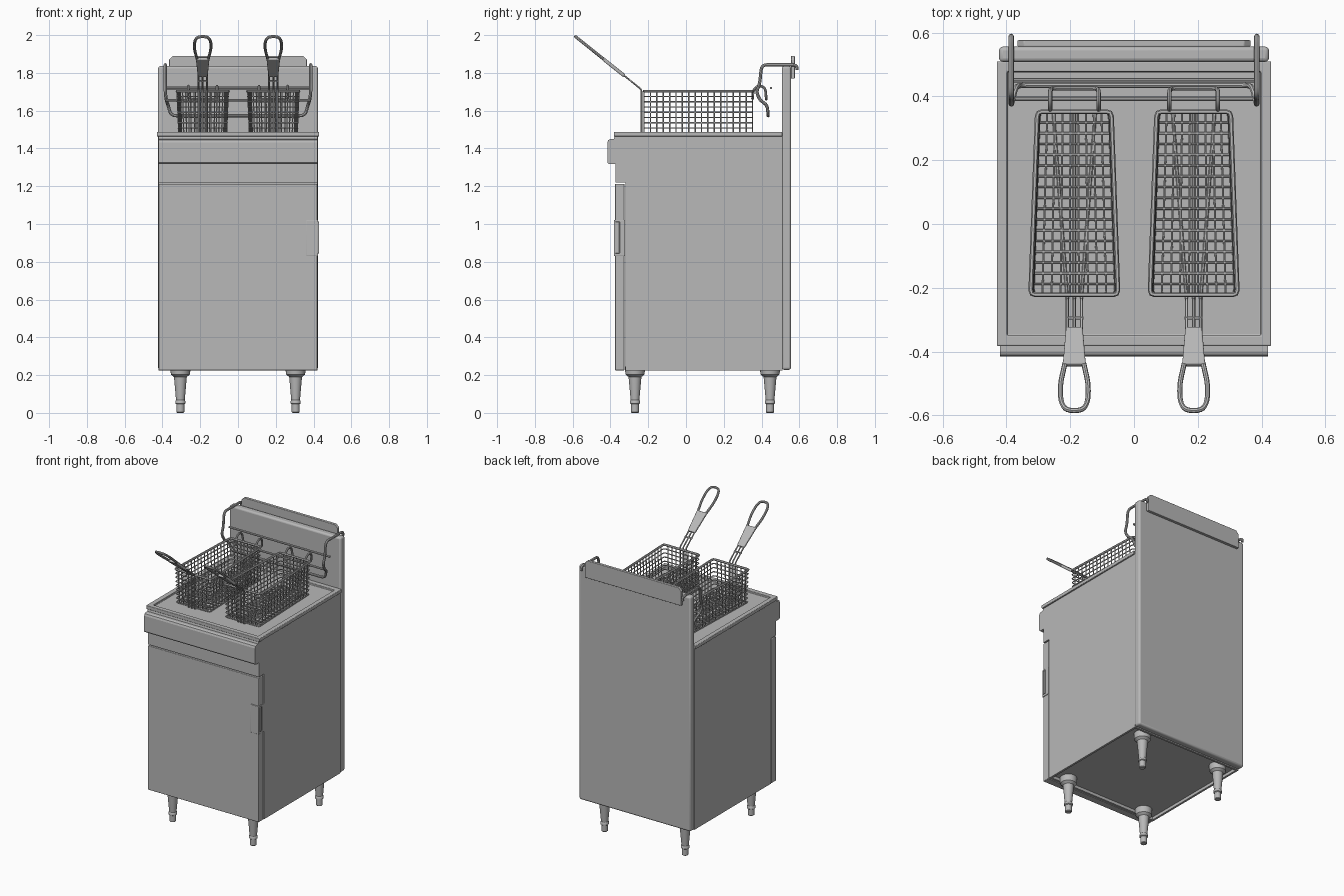
import bpy, bmesh, math
from mathutils import Vector

if "Cube" in bpy.data.objects:
    bpy.data.objects.remove(bpy.data.objects["Cube"])

# One brushed steel colour for everything
steel = bpy.data.materials.new("brushed_steel")
steel.use_nodes = True
STEEL = (0.48, 0.48, 0.48, 1)
steel.diffuse_color = STEEL
steel.node_tree.nodes["Principled BSDF"].inputs["Base Color"].default_value = STEEL


def finish(ob, bevel=0, smooth=False):
    """Link, colour, bevel and shade one part."""
    bpy.context.collection.objects.link(ob)
    ob.data.materials.append(steel)
    if bevel:
        mod = ob.modifiers.new("edge_bevel", 'BEVEL')
        mod.width, mod.segments, mod.limit_method = bevel, 3, 'ANGLE'
    if bevel or smooth:
        bpy.ops.object.select_all(action='DESELECT')
        ob.select_set(True)
        bpy.context.view_layer.objects.active = ob
        bpy.ops.object.shade_smooth_by_angle(angle=math.radians(35))
    return ob


def mesh_part(name, bm, bevel=0, smooth=False):
    bmesh.ops.recalc_face_normals(bm, faces=bm.faces[:])
    me = bpy.data.meshes.new(name)
    bm.to_mesh(me)
    bm.free()
    return finish(bpy.data.objects.new(name, me), bevel, smooth)


def prism(name, outline, depth, bevel=0):
    """Extrude a flat outline of 3D points along the depth vector."""
    bm = bmesh.new()
    face = bm.faces.new([bm.verts.new(p) for p in outline])
    out = bmesh.ops.extrude_face_region(bm, geom=[face])
    bmesh.ops.translate(bm, vec=Vector(depth),
                        verts=[v for v in out["geom"] if isinstance(v, bmesh.types.BMVert)])
    return mesh_part(name, bm, bevel)


def box(name, x, y, z, bevel=0, recess=None):
    """Box from ranges; recess = (face direction, rim width, depth)."""
    bm = bmesh.new()
    bmesh.ops.create_cube(bm, size=1)
    for v in bm.verts:
        v.co = [r[0] if c < 0 else r[1] for c, r in zip(v.co, (x, y, z))]
    if recess:
        direction, rim, depth = Vector(recess[0]), recess[1], recess[2]
        bm.normal_update()
        face = max(bm.faces, key=lambda f: f.normal.dot(direction))
        bmesh.ops.inset_individual(bm, faces=[face], thickness=rim)
        out = bmesh.ops.extrude_face_region(bm, geom=[face])
        bmesh.ops.delete(bm, geom=[face], context='FACES')
        bmesh.ops.translate(bm, vec=-direction * depth,
                            verts=[v for v in out["geom"] if isinstance(v, bmesh.types.BMVert)])
    return mesh_part(name, bm, bevel)


def rounded(points, radius, closed=False, steps=4):
    """Round the corners of a path."""
    pts = [Vector(p) for p in points]
    result = []
    for i, p in enumerate(pts):
        if not closed and i in (0, len(pts) - 1):
            result.append(p)
            continue
        a, b = pts[i - 1] - p, pts[(i + 1) % len(pts)] - p
        start = p + a.normalized() * min(radius, a.length * 0.45)
        end = p + b.normalized() * min(radius, b.length * 0.45)
        for k in range(steps + 1):
            t = k / steps
            result.append(start * (1 - t) ** 2 + p * 2 * t * (1 - t) + end * t * t)
    return result


def wires(name, paths, radius, closed=False, sides=1):
    """Round wire along each path, turned into a mesh."""
    cu = bpy.data.curves.new(name, 'CURVE')
    cu.dimensions, cu.bevel_depth, cu.bevel_resolution = '3D', radius, sides
    cu.use_fill_caps = True
    for path in paths:
        sp = cu.splines.new('POLY')
        sp.points.add(len(path) - 1)
        for pt, p in zip(sp.points, path):
            pt.co = (*p, 1)
        sp.use_cyclic_u = closed
    temp = bpy.data.objects.new(name, cu)
    bpy.context.collection.objects.link(temp)
    dg = bpy.context.evaluated_depsgraph_get()
    me = bpy.data.meshes.new_from_object(temp.evaluated_get(dg))
    bpy.data.objects.remove(temp)
    me.materials.clear()
    return finish(bpy.data.objects.new(name, me), smooth=True)


def lathe(name, profile, x, y, sides=24):
    """Solid of revolution around a vertical axis."""
    bm = bmesh.new()
    rings = [[bm.verts.new((x + r * math.cos(k * math.tau / sides),
                            y + r * math.sin(k * math.tau / sides), z))
              for k in range(sides)] for r, z in profile]
    for low, high in zip(rings, rings[1:]):
        for k in range(sides):
            n = (k + 1) % sides
            bm.faces.new((low[k], low[n], high[n], high[k]))
    bm.faces.new(rings[0])
    bm.faces.new(rings[-1])
    return mesh_part(name, bm, smooth=True)


# Cabinet, door, back panel and top
W = 0.42
box("cabinet", (-W, W), (-0.32, 0.51), (0.225, 1.466), recess=((0, 0, -1), 0.02, 0.02))
box("door", (-W, W), (-0.376, -0.326), (0.225, 1.213), 0.004)
box("back_panel", (-W - 0.003, W + 0.003), (0.508, 0.556), (0.228, 1.836), 0.012)
nose = [(-0.32, 1.466), (-0.378, 1.466), (-0.382, 1.45), (-0.4, 1.45), (-0.411, 1.445),
        (-0.416, 1.432), (-0.416, 1.326), (-0.408, 1.318), (-0.374, 1.318),
        (-0.374, 1.22), (-0.32, 1.22)]
prism("front_fascia", [(-W, y, z) for y, z in nose], (2 * W, 0, 0))
box("top_deck", (-0.43, 0.43), (-0.382, 0.51), (1.464, 1.488), 0.004,
    recess=((0, 0, 1), 0.046, 0.014))
cap = [(-0.365, 1.77), (0.365, 1.77), (0.365, 1.87), (0.345, 1.89), (-0.345, 1.89), (-0.365, 1.87)]
prism("flue_cap", [(x, 0.556, z) for x, z in cap], (0, 0.02, 0), 0.003)

# Door pull on the side edge, with a finger slot
box("door_pull", (0.362, 0.424), (-0.382, -0.322), (0.83, 1.022), 0.003)
box("door_pull_slot", (0.41, 0.429), (-0.374, -0.35), (0.845, 1.012), 0.002,
    recess=((1, 0, 0), 0.005, 0.012))

# Legs
leg = [(0.017, 0), (0.021, 0.004), (0.021, 0.046), (0.027, 0.05), (0.027, 0.062),
       (0.023, 0.068), (0.034, 0.19), (0.05, 0.203), (0.053, 0.226), (0.053, 0.246)]
for side, x in (("right", -0.305), ("left", 0.305)):
    for end, y in (("front", -0.27), ("back", 0.445)):
        lathe(f"{end}_{side}_leg", leg, x, y)

# Basket hanger: bent end arms joined by cross bars
arm = [(0.385, 0.588, 1.815), (0.385, 0.585, 1.843), (0.385, 0.40, 1.843), (0.385, 0.39, 1.74),
       (0.385, 0.372, 1.70), (0.38, 0.392, 1.655), (0.37, 0.43, 1.63), (0.355, 0.435, 1.573)]
loop = arm + [(-x, y, z) for x, y, z in reversed(arm)]
wires("hanger_frame", [rounded(loop, 0.03)], 0.0085, sides=2)
wires("hanger_bars", [[(-0.382, y, z), (0.382, y, z)]
                      for y, z in ((0.392, 1.655), (0.45, 1.72))], 0.007, sides=2)

# Fry baskets
TOP, LOW, FRONT, BACK = 1.703, 1.48, -0.222, 0.352
ROWS, COLS, LEVELS = 17, 9, 8


def half_width(y, z):
    """Half the basket width: wider at the front, a little narrower below."""
    f = (BACK - y) / (BACK - FRONT)
    return (0.116 + 0.021 * f) * (0.94 + 0.06 * (z - LOW) / (TOP - LOW))


def ring(cx, z):
    a, b = half_width(FRONT, z), half_width(BACK, z)
    return rounded([(cx - a, FRONT, z), (cx + a, FRONT, z), (cx + b, BACK, z), (cx - b, BACK, z)],
                   0.015, closed=True, steps=2)


HANDLE_START = Vector((0, -0.236, 1.712))
HANDLE_DIR = Vector((0, -0.355, 0.285)).normalized()
HANDLE_NORMAL = Vector((0, 0.285, 0.355)).normalized()

for side, cx in (("right", -0.187), ("left", 0.187)):
    def on_handle(u, t):
        return HANDLE_START + HANDLE_DIR * t + Vector((cx + u, 0, 0))

    # Wire mesh
    wires(f"{side}_basket_rim", [ring(cx, TOP)], 0.0075, closed=True)
    wires(f"{side}_basket_rings",
          [ring(cx, LOW + (TOP - LOW) * k / LEVELS) for k in range(LEVELS)], 0.0036, closed=True)
    mesh = []
    for k in range(1, ROWS):
        y = FRONT + (BACK - FRONT) * k / ROWS
        a, b = half_width(y, TOP), half_width(y, LOW)
        mesh.append([(cx - a, y, TOP), (cx - b, y, LOW), (cx + b, y, LOW), (cx + a, y, TOP)])
    for k in range(1, COLS):
        s = 2 * k / COLS - 1
        mesh.append([(cx + s * half_width(y, z), y, z) for y, z in
                     ((FRONT, TOP), (FRONT, LOW), (BACK, LOW), (BACK, TOP))])
    wires(f"{side}_basket_mesh", mesh, 0.0036)

    # Handle stays run under the basket, up its front and into the grip
    stays = []
    for u in (-0.022, 0, 0.022):
        stays.append(rounded([(cx + u * 3, BACK, LOW - 0.004), (cx + u, -0.236, LOW - 0.004),
                              on_handle(u, 0), on_handle(u, 0.15)], 0.012))
    stays.append([on_handle(-0.028, 0.075), on_handle(0.028, 0.075)])
    wires(f"{side}_basket_stays", stays, 0.005)

    # Grip and hanging loop
    outline = [on_handle(u, t) - HANDLE_NORMAL * 0.009 for u, t in
               ((-0.026, 0.115), (0.026, 0.115), (0.036, 0.265), (-0.036, 0.265))]
    prism(f"{side}_grip", outline, HANDLE_NORMAL * 0.018, 0.005)
    half = [(0.029, 0.255), (0.044, 0.34), (0.043, 0.41), (0.026, 0.447)]
    path = half + [(-u, t) for u, t in reversed(half)]
    wires(f"{side}_grip_loop", [rounded([on_handle(u, t) for u, t in path], 0.03)], 0.008, sides=2)

    # Rear hook over the hanger
    hook = [(0.076, 0.352, 1.66), (0.076, 0.356, 1.71), (0.076, 0.385, 1.735),
            (0.076, 0.42, 1.72), (0.07, 0.425, 1.66)]
    path = [(cx + x, y, z) for x, y, z in hook] + [(cx - x, y, z) for x, y, z in reversed(hook)]
    wires(f"{side}_basket_hook", [rounded(path, 0.018)], 0.007, sides=2)
